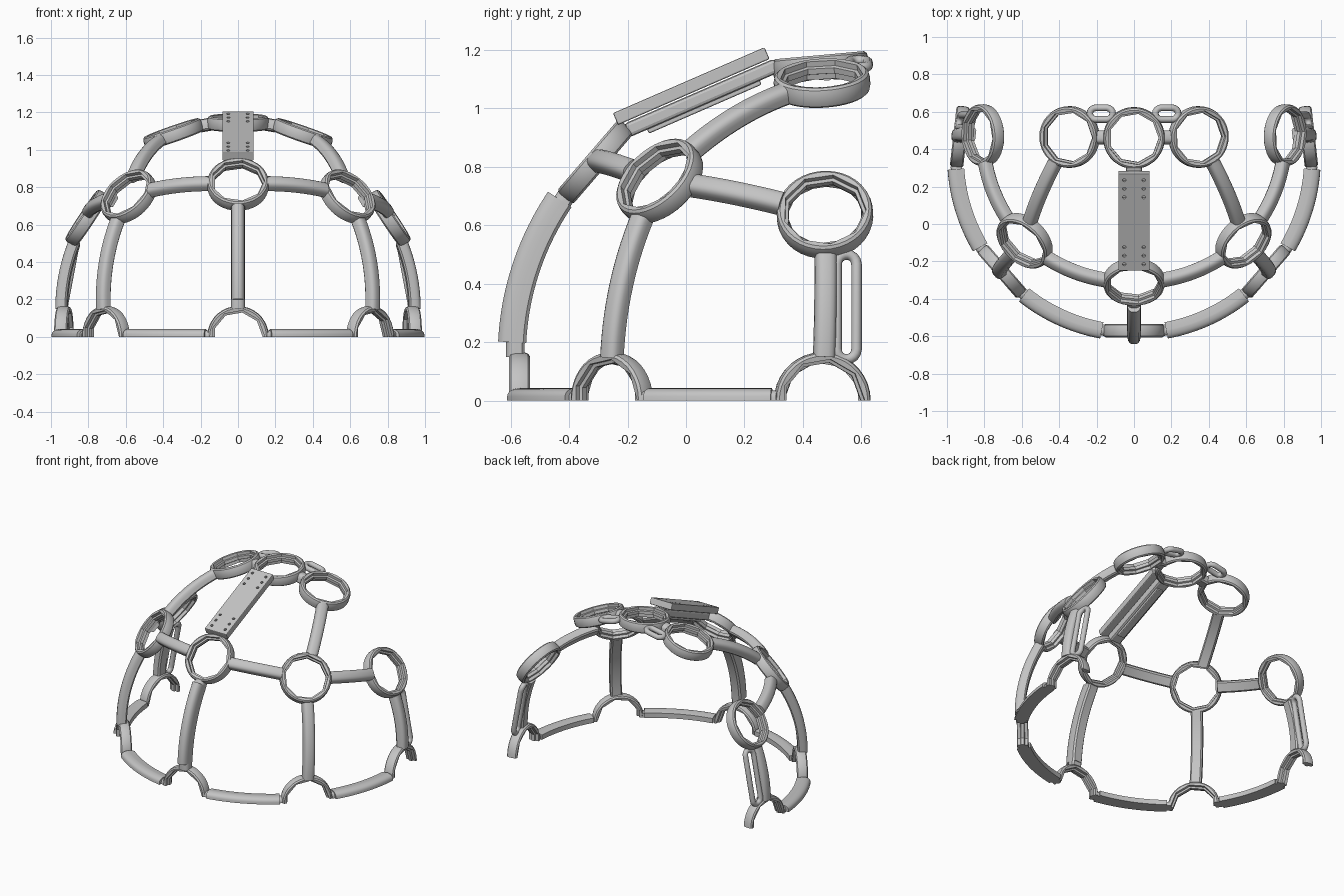
import bpy, bmesh
from math import sin, cos, pi, radians, sqrt
from mathutils import Vector, Matrix

if "Cube" in bpy.data.objects:
    bpy.data.objects.remove(bpy.data.objects["Cube"])

# One grey plastic for everything
grey = bpy.data.materials.new("grey_plastic")
grey.use_nodes = True
grey.diffuse_color = (0.55, 0.55, 0.55, 1)
grey.node_tree.nodes["Principled BSDF"].inputs["Base Color"].default_value = (0.55, 0.55, 0.55, 1)

HUB = Vector((0, 0.36, 0.15))     # centre the upright struts curve around
BELT = Vector((0, 0.36, 0.5))     # centre of the sideways struts
AIM = Vector((0, 0.52, 0.10))     # point the rings face away from
RING = 0.165


def finish(name, bm, angle=35):
    bmesh.ops.recalc_face_normals(bm, faces=bm.faces)
    mesh = bpy.data.meshes.new(name)
    bm.to_mesh(mesh)
    bm.free()
    obj = bpy.data.objects.new(name, mesh)
    bpy.context.collection.objects.link(obj)
    mesh.materials.append(grey)
    if angle:
        bpy.ops.object.select_all(action='DESELECT')
        obj.select_set(True)
        bpy.context.view_layer.objects.active = obj
        bpy.ops.object.shade_smooth_by_angle(angle=radians(angle))
    return obj


def skin(name, loops, closed=False):
    """Joins matching closed cross-sections into a solid."""
    bm = bmesh.new()
    rows = [[bm.verts.new(p) for p in loop] for loop in loops]
    n = len(rows[0])
    pairs = list(zip(rows, rows[1:])) + ([(rows[-1], rows[0])] if closed else [])
    for a, b in pairs:
        for i in range(n):
            j = (i + 1) % n
            bm.faces.new((a[i], a[j], b[j], b[i]))
    if not closed:
        bm.faces.new(rows[0])
        bm.faces.new(rows[-1])
    return finish(name, bm)


# Ring: round outside, stepped nine-sided opening (radius, height)
OPENING = [(0.143, 0.033), (0.143, 0.014), (0.132, 0.01),
           (0.132, -0.01), (0.143, -0.014), (0.143, -0.033)]
RIM = [(0.152, -0.036), (0.161, -0.029), (RING, -0.014),
       (RING, 0.014), (0.161, 0.029), (0.152, 0.036)]


def ring(name, centre, normal, half=False):
    n = normal.normalized()
    side = Vector((0, 0, 1)).cross(n).normalized()
    up = n.cross(side)
    loops = []
    for k in range(19 if half else 36):
        a = k * pi / 18
        facet = cos(pi / 9) / cos((a % (2 * pi / 9)) - pi / 9)
        d = side * cos(a) + up * sin(a)
        loops.append([centre + d * r * facet + n * h for r, h in OPENING] +
                     [centre + d * r + n * h for r, h in RIM])
    return skin(name, loops, not half)


def section(w, low, high, half=False):
    """Strut outline: flat inside, domed outside (width, radial height)."""
    steps = 9
    pts = []
    for k in range(steps + 1):
        a = pi * k / steps / (2 if half else 1)
        c, s = cos(a), sin(a)
        pts.append((w * abs(s) ** 0.6, high * c) if half else
                   (w * (1 if c > 0 else -1) * abs(c) ** 0.7, high * s ** 0.8 if s > 1e-6 else 0))
    if half:
        return pts[:-1] + [(w, 0), (w * 0.8, low), (0, low)]
    return pts + [(-w, low * 0.7), (-w * 0.75, low), (w * 0.75, low), (w, low * 0.7)]


def arc(a, b, hub=HUB, trim=0.15, steps=14):
    """Curved path from a to b, trimmed to meet the rings at both ends."""
    da, db = a - hub, b - hub
    cut = trim / (da.length + db.length) * 2 / da.angle(db)
    out = []
    for k in range(steps + 1):
        t = cut + (1 - 2 * cut) * k / steps
        d = da.normalized().slerp(db.normalized(), t)
        out.append(hub + d * (da.length * (1 - t) + db.length * t))
    return out


def sweep(name, path, outline, hub=HUB):
    loops = []
    for i, p in enumerate(path):
        tan = (path[min(i + 1, len(path) - 1)] - path[max(i - 1, 0)]).normalized()
        out = (p - hub)
        out = (out - tan * out.dot(tan)).normalized()
        w = tan.cross(out)
        if abs(w.z) > 0.99 and w.z < 0:
            w = -w
        loops.append([p + w * x + out * h for x, h in outline])
    return skin(name, loops)


def slot_loop(name, pts, radius):
    """Closed round tube around an open slot."""
    curve = bpy.data.curves.new(name, 'CURVE')
    curve.dimensions = '3D'
    curve.bevel_depth, curve.bevel_resolution = radius, 3
    sp = curve.splines.new('POLY')
    sp.points.add(len(pts) - 1)
    for q, p in zip(sp.points, pts):
        q.co = (*p, 1)
    sp.use_cyclic_u = True
    curve.materials.append(grey)
    obj = bpy.data.objects.new(name, curve)
    bpy.context.collection.objects.link(obj)


def stadium(cx, cy, length, r):
    """Long rounded outline along the first axis."""
    return [(cx + (length if k < 9 else -length) + r * sin(pi * (k % 9) / 8) * (1 if k < 9 else -1),
             cy + r * cos(pi * (k % 9) / 8) * (1 if k < 9 else -1)) for k in range(18)]


BAR = section(0.037, -0.03, 0.034)
COVER = section(0.037, -0.035, 0.062)
BASE_BAR = section(0.034, -0.03, 0.03, half=True)
BASE_COVER = section(0.042, -0.042, 0.047, half=True)


def on_floor(angle, r=0.942):
    return Vector((r * sin(angle), 0.36 - r * cos(angle), 0))


# Centre line parts
front = Vector((0, -0.31, 0.815))
crown = Vector((0, 0.46, 1.145))
foot = on_floor(0, 0.93)
ring("front_ring", front, front - AIM)
ring("crown_ring", crown, Vector((0, -0.09, 1)))
ring("front_foot_arch", foot, Vector((0, -1, 0)), half=True)
spine = arc(foot, front, steps=24)
sweep("front_strut", spine, BAR)
sweep("front_strut_cover", spine[2:-1], COVER)

# Mirrored parts
for s, tag in ((1, "left"), (-1, "right")):
    corner = Vector((s * 0.585, -0.09, 0.75))
    side = Vector((s * 0.808, 0.475, 0.635))
    top = Vector((s * 0.345, 0.465, 1.085))
    for part, c in (("corner", corner), ("side", side), ("top", top)):
        ring(f"{tag}_{part}_ring", c, c - AIM)
    corner_foot = on_floor(s * radians(49), 0.935)
    side_foot = on_floor(s * radians(96.5), 0.937)
    for part, c in (("corner", corner_foot), ("side", side_foot)):
        ring(f"{tag}_{part}_foot_arch", c, Vector((c.x, c.y - 0.36, 0)), half=True)
    for part, a, b, hub in (("corner_leg", corner_foot, corner, Vector((0, 0.36, 0.1))),
                            ("side_leg", side_foot, side, HUB),
                            ("brow", front, corner, BELT), ("cheek", corner, side, BELT),
                            ("roof", corner, top, HUB), ("crown_link", crown, top, HUB)):
        sweep(f"{tag}_{part}_strut", arc(a, b, hub), BAR)

    # Floor bars between the arches
    for part, a0, a1, r in (("front", 9.5, 39.5, 0.942), ("side", 58.5, 87, 0.952)):
        for kind, trim, outline in (("bar", 0, BASE_BAR), ("cover", 1, BASE_COVER)):
            path = [on_floor(s * radians(a0 + trim + (a1 - a0 - 2 * trim) * k / 14), r) for k in range(15)]
            sweep(f"{tag}_{part}_floor_{kind}", path, outline, Vector((0, 0.36, 0)))

    # Strap slots behind the side leg and beside the crown
    slot = [Vector((s * sqrt(0.905 - (y - 0.36) ** 2 - (z - 0.15) ** 2), y, z))
            for z, y in stadium(0.32, 0.549, 0.145, 0.034)]
    slot_loop(f"{tag}_side_strap_slot", slot, 0.018)
    slot = [Vector((s * x, y, 1.185 - 0.2 * x)) for x, y in stadium(0.175, 0.59, 0.03, 0.031)]
    slot_loop(f"{tag}_crown_strap_slot", slot, 0.018)

# Mounting plate and the beam that carries it
TILT = Matrix.Rotation(radians(23.5), 4, 'X')


def slab(name, centre, size, bevel):
    bm = bmesh.new()
    bmesh.ops.create_cube(bm, size=1, matrix=Matrix.Diagonal((*size, 1)))
    bmesh.ops.bevel(bm, geom=bm.edges[:], offset=bevel, segments=2, affect='EDGES', profile=0.5)
    bm.transform(Matrix.Translation(centre) @ TILT)
    return finish(name, bm, 0)


plate_at = Vector((0, 0.018, 1.075))
plate = slab("mounting_plate", plate_at, (0.168, 0.565, 0.044), 0.005)
slab("plate_beam", Vector((0, 0.055, 1.035)), (0.085, 0.56, 0.05), 0.012)
slab("plate_beam_rib", Vector((0, 0.06, 1.01)), (0.05, 0.42, 0.03), 0.005)

# Screw holes drilled in the plate
bm = bmesh.new()
for x in (-0.052, 0.052):
    for y in (-0.245, -0.195, -0.145, 0.145, 0.195, 0.245):
        bmesh.ops.create_cone(bm, cap_ends=True, segments=12, radius1=0.009, radius2=0.009,
                              depth=0.03, matrix=Matrix.Translation((x, y, 0.021)))
bm.transform(Matrix.Translation(plate_at) @ TILT)
drill = finish("hole_cutter", bm, 0)
drill.hide_render = True
cut = plate.modifiers.new("holes", 'BOOLEAN')
cut.operation, cut.object, cut.solver = 'DIFFERENCE', drill, 'EXACT'
bpy.context.view_layer.objects.active = plate
bpy.ops.object.modifier_apply(modifier=cut.name)
bpy.data.objects.remove(drill)
